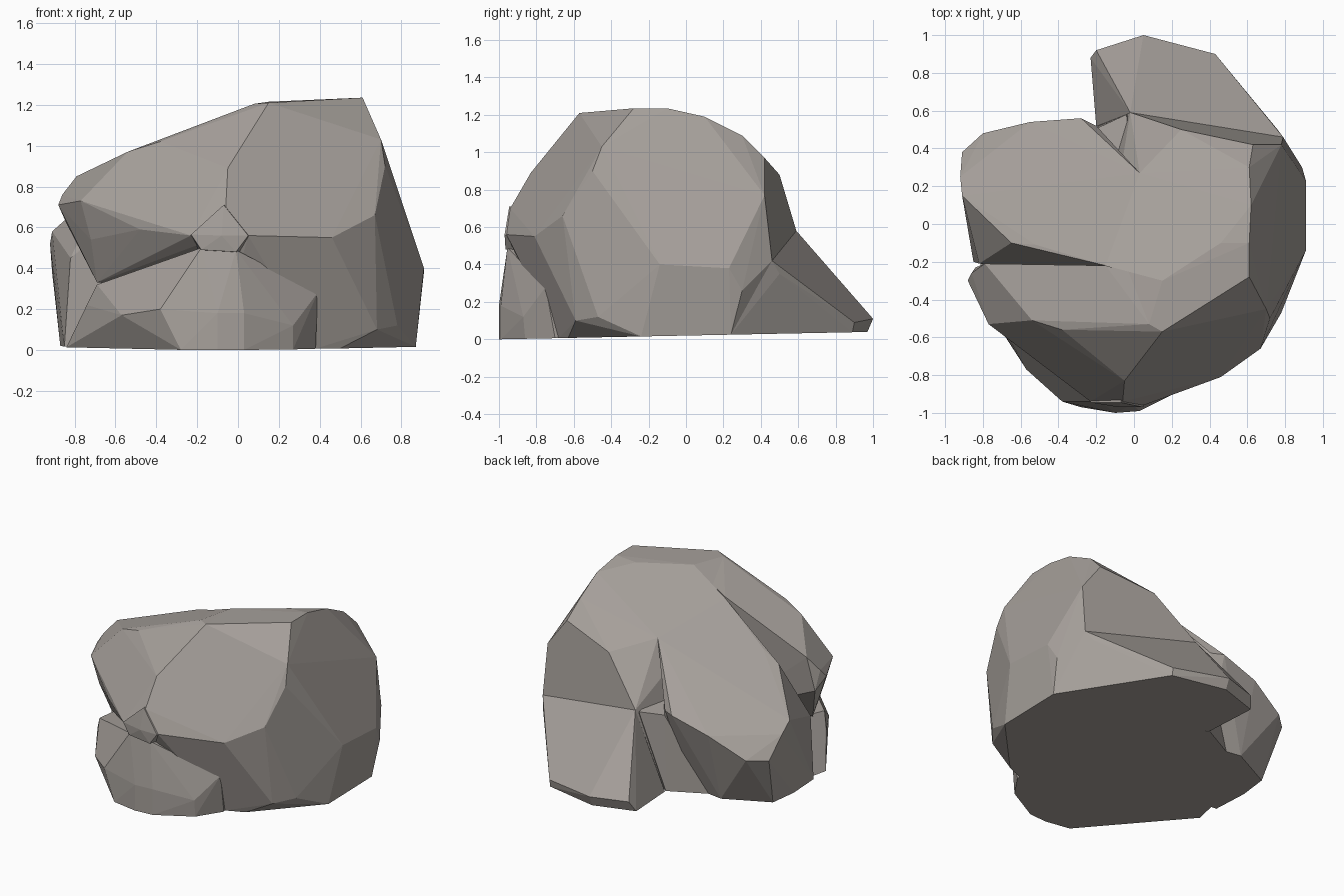
import bpy, bmesh


def chunk(name, points):
    """One convex faceted stone chunk wrapped around a few corner points."""
    bm = bmesh.new()
    for x, y, z in points:
        # the underside is one slightly tilted plane
        bm.verts.new((x, y, .02 * (1 + y) if z < .05 else z))
    bmesh.ops.convex_hull(bm, input=bm.verts[:])
    loose = [v for v in bm.verts if not v.link_faces]
    bmesh.ops.delete(bm, geom=loose, context='VERTS')
    bmesh.ops.dissolve_limit(bm, angle_limit=0.03, verts=bm.verts[:], edges=bm.edges[:])
    bmesh.ops.recalc_face_normals(bm, faces=bm.faces[:])
    me = bpy.data.meshes.new(name)
    bm.to_mesh(me)
    bm.free()
    ob = bpy.data.objects.new(name, me)
    bpy.context.collection.objects.link(ob)
    return ob


# main mass: flat crown, steep right side, sheer back
rock = chunk("boulder", [
    (.15, -.57, 1.21), (.61, -.28, 1.235), (.61, -.1, 1.235), (.08, -.53, 1.205),
    (.15, -.3, 1.215), (.46, -.1, 1.225), (.62, .1, 1.19), (.61, .3, 1.09),
    (.63, .42, .97), (.25, .5, .88), (-.02, .59, .58), (.78, .42, .77), (.79, .46, .42),
    (.70, -.45, 1.03), (.72, -.5, .9), (.67, -.66, .66), (-.05, -.83, .89),
    (-.06, -.94, .7), (.05, -.96, .56), (.46, -.81, .55), (.70, -.6, .45),
    (.91, -.14, .4), (.91, .23, .38), (.89, .3, .26), (.87, .24, 0), (.87, -.24, 0),
    (.78, -.47, .12), (.68, -.59, .1), (.5, -.63, 0), (.38, -.68, 0),
    (-.15, -.22, 1.09), (-.15, -.9, .5), (-.1, -.7, 0), (-.18, .5, 0), (.03, .27, .95)])

# overhanging front left lobe, with a sheer wall along the cleft
front_lobe = chunk("front_lobe", [
    (-.77, -.53, .73), (-.54, -.51, .97), (-.38, -.56, 1.02), (.08, -.53, 1.205),
    (.15, -.57, 1.21), (-.05, -.83, .89), (-.06, -.94, .7), (-.23, -.94, .56),
    (-.48, -.75, .59), (-.72, -.51, .54), (-.88, -.3, .71), (-.86, -.26, .76),
    (-.84, -.23, .62), (-.79, -.21, .85), (-.15, -.22, 1.1), (.15, -.3, 1.2),
    (-.69, -.42, .33), (-.15, -.25, .3), (.1, -.5, .5), (-.18, -.92, .52)])

# left lobe behind the cleft
left_lobe = chunk("left_lobe", [
    (-.15, -.22, 1.09), (.15, -.25, 1.19), (-.52, -.11, .88), (-.65, -.1, .81),
    (-.91, .15, .58), (-.92, .25, .52), (-.91, .38, .38), (-.8, .48, .39), (-.55, .54, .52),
    (-.28, .56, .6), (-.2, .52, .6), (.03, .27, .95), (-.82, -.21, .45), (-.85, -.2, 0),
    (-.87, .05, 0), (-.85, .25, 0), (-.55, .4, 0), (-.3, .36, 0), (0, 0, 0),
    (0, -.22, 0)])

# spreading foot at the front
foot = chunk("front_foot", [
    (-.18, -.94, .5), (-.01, -.955, .49), (.03, -.99, .18), (.03, -.99, 0), (-.1, -1, 0),
    (-.1, -1, .18), (-.28, -.97, 0), (-.38, -.94, .2), (.39, -.75, .28), (.27, -.87, .12),
    (.27, -.86, 0), (.38, -.7, 0), (-.57, -.77, .17), (-.74, -.5, .22), (-.69, -.55, .32),
    (-.84, -.35, 0), (-.8, -.15, 0), (.1, -.4, .4), (-.6, -.2, .35), (.3, -.3, 0)])

# neck joining the foot to the mass above
neck = chunk("front_neck", [
    (-.07, -.945, .71), (-.23, -.945, .565), (-.18, -.95, .49), (-.01, -.965, .48),
    (.05, -.97, .56), (-.08, -.97, .56), (-.2, -.6, .45), (.1, -.6, .45), (0, -.6, .7)])

# low spur at the back
spur = chunk("back_spur", [
    (.79, .46, .42), (-.02, .59, .58), (.05, 1, .11), (.43, .9, .09), (-.2, .92, .11),
    (-.23, .88, 0), (-.2, .52, 0), (.05, .97, 0), (.43, .89, 0), (.76, .5, .35),
    (.88, .27, .26), (.87, .24, 0), (.2, .2, 0), (.2, .3, .5)])

# filling at the back of the gap between spur and left lobe, and under the stone
web = chunk("back_web", [
    (-.04, .58, .57), (-.19, .51, .56), (-.2, .51, 0), (-.27, .41, 0), (-.45, .38, 0),
    (0, .25, .6), (0, 0, 0), (-.4, 0, 0), (.2, .2, 0)])
core = chunk("core", [
    (-.78, -.3, 0), (-.78, .1, 0), (-.3, .35, 0), (.3, .3, 0), (.3, -.6, 0), (-.2, -.8, 0),
    (-.6, -.25, .25), (-.5, .1, .4), (.2, .2, .4), (.2, -.5, .4), (-.2, -.6, .4)])

# fuse the chunks into one stone
parts = [core, front_lobe, left_lobe, foot, neck, spur, web]
for p in parts:
    m = rock.modifiers.new(p.name, 'BOOLEAN')
    m.operation = 'UNION'
    m.solver = 'EXACT'
    m.object = p
    p.hide_render = True
dg = bpy.context.evaluated_depsgraph_get()
fused = bpy.data.meshes.new_from_object(rock.evaluated_get(dg))
rock.modifiers.clear()
rock.data = fused
for p in parts:
    bpy.data.objects.remove(p)

# warm grey stone, flat faces
stone = bpy.data.materials.new("stone")
stone.diffuse_color = (.38, .35, .325, 1)
fused.materials.clear()
fused.materials.append(stone)
for f in fused.polygons:
    f.use_smooth = False
    f.material_index = 0
